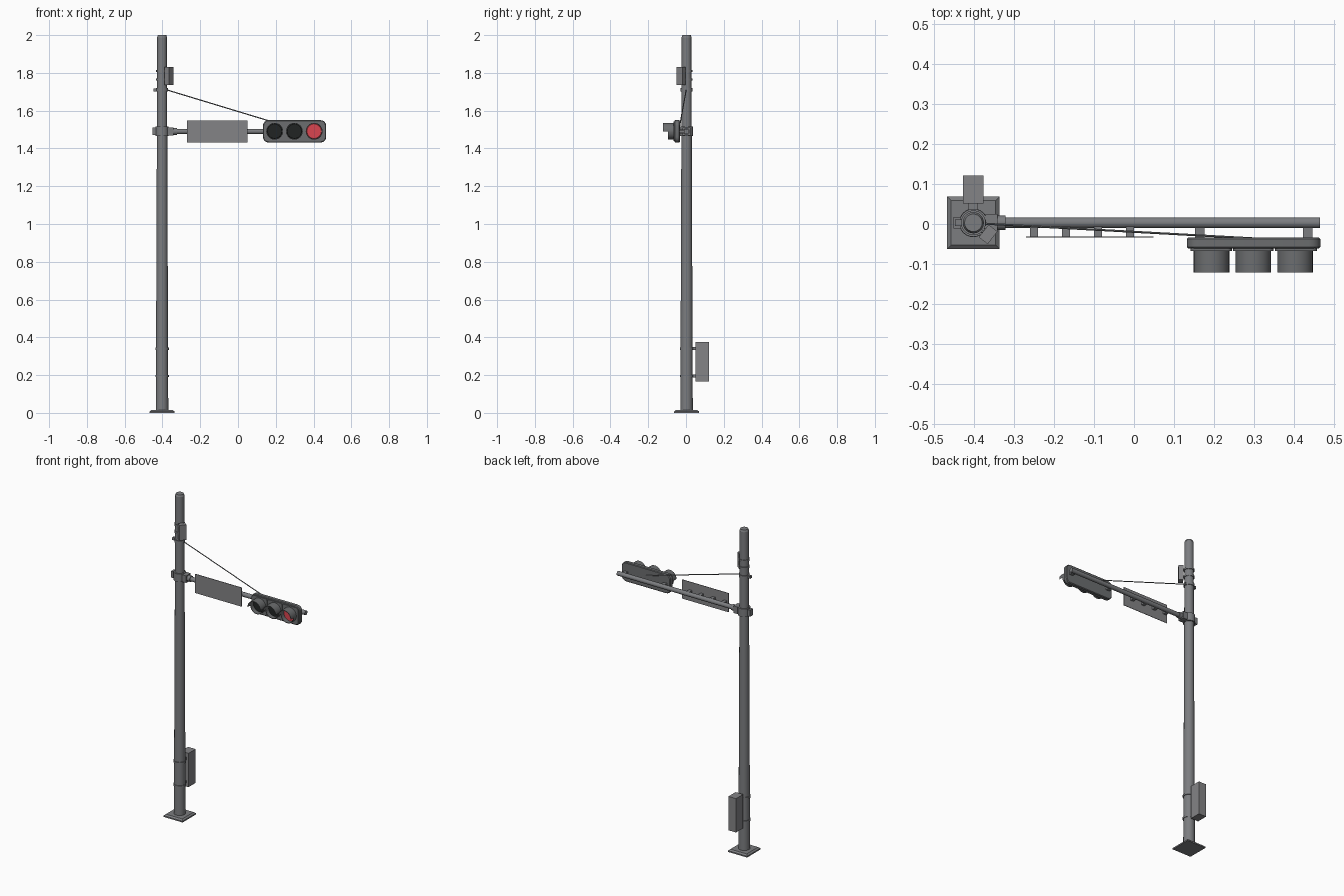
import bpy, bmesh, math
from mathutils import Vector, Matrix

if "Cube" in bpy.data.objects:
    bpy.data.objects.remove(bpy.data.objects["Cube"])

PX, PY = -0.402, 0.003          # pole axis
ARM_Z = 1.49


def mat(name, rgb):
    m = bpy.data.materials.new(name)
    m.diffuse_color = (*rgb, 1)
    m.use_nodes = True
    m.node_tree.nodes["Principled BSDF"].inputs["Base Color"].default_value = m.diffuse_color
    return m


GREY = mat("galvanised_grey", (0.20, 0.205, 0.215))
SIGN = mat("panel_grey", (0.23, 0.23, 0.24))
HOUSE = mat("housing_grey", (0.15, 0.155, 0.16))
BLACK = mat("unlit_lens", (0.015, 0.017, 0.017))
RED = mat("red_lens", (0.70, 0.06, 0.08))


def finish(name, bm, material, smooth=False):
    bmesh.ops.recalc_face_normals(bm, faces=bm.faces[:])
    me = bpy.data.meshes.new(name)
    bm.to_mesh(me)
    bm.free()
    ob = bpy.data.objects.new(name, me)
    bpy.context.collection.objects.link(ob)
    me.materials.append(material)
    if smooth:
        bpy.context.view_layer.objects.active = ob
        ob.select_set(True)
        bpy.ops.object.shade_smooth_by_angle(angle=math.radians(35))
        ob.select_set(False)
    return ob


def box(name, lo, hi, material, round_y=0, edge=0, rot=0):
    """Box between two corners; round_y rounds the edges running along y."""
    lo, hi = Vector(lo), Vector(hi)
    bm = bmesh.new()
    bmesh.ops.create_cube(bm, size=1)
    bmesh.ops.scale(bm, vec=hi - lo, verts=bm.verts)
    if round_y:
        es = [e for e in bm.edges
              if abs((e.verts[0].co - e.verts[1].co).normalized().y) > 0.9]
        bmesh.ops.bevel(bm, geom=es, offset=round_y, segments=4,
                        profile=0.5, affect='EDGES')
    if edge:
        es = [e for e in bm.edges if e.calc_face_angle(0) > 1]
        bmesh.ops.bevel(bm, geom=es, offset=edge, segments=1, affect='EDGES')
    bmesh.ops.rotate(bm, verts=bm.verts, matrix=Matrix.Rotation(rot, 3, 'Z'))
    bmesh.ops.translate(bm, vec=(lo + hi) / 2, verts=bm.verts)
    return finish(name, bm, material, bool(round_y))


def rod(name, a, b, r1, r2, material, sides=24):
    a, b = Vector(a), Vector(b)
    d = b - a
    bm = bmesh.new()
    m = Matrix.Translation((a + b) / 2) @ d.to_track_quat('Z', 'Y').to_matrix().to_4x4()
    bmesh.ops.create_cone(bm, cap_ends=True, segments=sides, radius1=r1,
                          radius2=r2, depth=d.length, matrix=m)
    return finish(name, bm, material, True)


def band(name, z, r, h):
    rod(name, (PX, PY, z - h / 2), (PX, PY, z + h / 2), r, r, GREY)


# Base plate with a sloped rim
bm = bmesh.new()
rings = []
for half, z in ((0.0655, 0), (0.0655, 0.008), (0.056, 0.016)):
    rings.append([bm.verts.new((PX + sx * half, PY + sy * half, z))
                  for sx, sy in ((-1, -1), (1, -1), (1, 1), (-1, 1))])
bm.faces.new(rings[0])
bm.faces.new(rings[2])
for a, b in zip(rings, rings[1:]):
    for i in range(4):
        j = (i + 1) % 4
        bm.faces.new((a[i], a[j], b[j], b[i]))
finish("base_plate", bm, GREY)

# Tapered pole and its cap
rod("pole", (PX, PY, 0.01), (PX, PY, 1.99), 0.033, 0.0255, GREY)
rod("pole_cap", (PX, PY, 1.988), (PX, PY, 2.0), 0.0265, 0.022, GREY)

# Low cabinet strapped to the back of the pole
box("cabinet", (PX - 0.026, 0.051, 0.165), (PX + 0.026, 0.121, 0.375), SIGN)
for i, z in enumerate((0.195, 0.34)):
    band(f"cabinet_strap_{i}", z, 0.036, 0.012)
    box(f"cabinet_stub_{i}", (PX - 0.012, 0.025, z - 0.008),
        (PX + 0.012, 0.053, z + 0.008), GREY)

# Small sensor box near the top, turned towards the road
ang = math.radians(-38)
c = Vector((PX + 0.047 * math.cos(ang), PY + 0.047 * math.sin(ang), 1.783))
h = Vector((0.014, 0.02, 0.047))
box("sensor_box", c - h, c + h, SIGN, rot=ang)
for i, z in enumerate((1.765, 1.81)):
    band(f"sensor_strap_{i}", z, 0.031, 0.012)
    rod(f"sensor_stub_{i}", (PX, PY, z), (c.x, c.y, z), 0.007, 0.007, GREY, 8)

# Stay cable with its collar
band("cable_collar", 1.71, 0.031, 0.018)
box("cable_lugs", (PX - 0.046, PY - 0.008, 1.702), (PX + 0.032, PY + 0.008, 1.718), GREY)
rod("stay_cable", (PX + 0.025, PY - 0.002, 1.71), (0.30, -0.036, 1.505),
    0.003, 0.003, GREY, 6)

# Arm clamp and arm
band("arm_clamp", ARM_Z, 0.035, 0.05)
box("clamp_ears", (PX - 0.05, PY - 0.014, ARM_Z - 0.02),
    (PX + 0.045, PY + 0.014, ARM_Z + 0.02), GREY)
box("arm_flange", (PX + 0.03, PY - 0.022, ARM_Z - 0.022),
    (PX + 0.06, PY + 0.022, ARM_Z + 0.022), GREY)
rod("arm_socket", (PX + 0.05, PY, ARM_Z), (PX + 0.08, PY, ARM_Z), 0.018, 0.018, GREY)
rod("arm", (PX + 0.03, PY, ARM_Z), (0.465, PY, ARM_Z), 0.0135, 0.0135, GREY)

# Street sign plate and clips
box("sign_plate", (-0.27, -0.034, 1.431), (0.049, -0.031, 1.549), SIGN)
for i in range(4):
    x = -0.25 + i * 0.08
    box(f"sign_clip_{i}", (x - 0.01, -0.032, ARM_Z - 0.01),
        (x + 0.01, PY, ARM_Z + 0.01), GREY)

# Signal housing and its mounting brackets
box("signal_housing", (0.132, -0.061, 1.431), (0.467, -0.034, 1.55), HOUSE,
    round_y=0.03, edge=0.004)
for i, x in enumerate((0.165, 0.435)):
    box(f"signal_bracket_{i}", (x - 0.012, -0.036, ARM_Z - 0.006),
        (x + 0.012, PY, ARM_Z + 0.006), GREY)


def visor(name, x, z):
    """Hood: full length over the top, shorter below."""
    bm = bmesh.new()
    n, ro, ri, y0 = 32, 0.0445, 0.0415, -0.064
    for i in range(n):
        a, b = 2 * math.pi * i / n, 2 * math.pi * (i + 1) / n
        y1 = -0.121 if math.sin((a + b) / 2) > -0.02 else -0.094
        p = [[Vector((x + r * math.cos(t), y, z + r * math.sin(t)))
              for t in (a, b)] for r, y in ((ro, y0), (ro, y1), (ri, y1), (ri, y0))]
        for k in range(4):
            q = p[k], p[(k + 1) % 4]
            bm.faces.new([bm.verts.new(v) for v in (q[0][0], q[0][1], q[1][1], q[1][0])])
    bmesh.ops.remove_doubles(bm, verts=bm.verts[:], dist=1e-5)
    finish(name, bm, HOUSE, True)


# Three lamp sections: door, lens and hood
for i, lens in enumerate((BLACK, BLACK, RED)):
    x, z = 0.194 + i * 0.1045, ARM_Z + 0.001
    x0 = 0.141 if i == 0 else x - 0.0507
    x1 = 0.458 if i == 2 else x + 0.0507
    box(f"lamp_door_{i}", (x0, -0.067, 1.439), (x1, -0.058, 1.543), HOUSE, round_y=0.012)
    rod(f"lamp_lens_{i}", (x, -0.064, z), (x, -0.071, z), 0.0418, 0.038, lens, 32)
    visor(f"lamp_visor_{i}", x, z)
